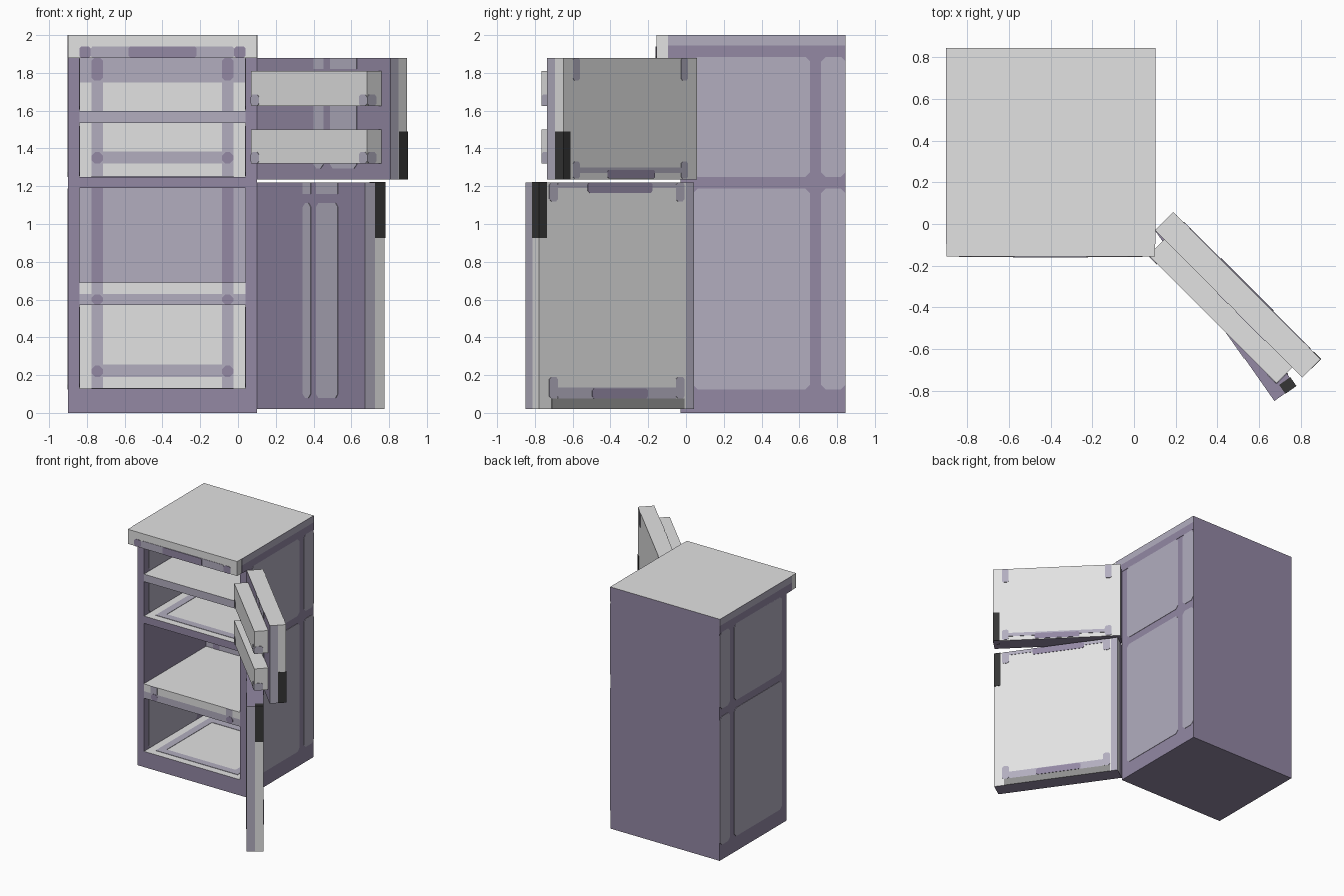
import bpy, bmesh, math
from mathutils import Matrix, Vector

if "Cube" in bpy.data.objects:
    bpy.data.objects.remove(bpy.data.objects["Cube"])


def material(name, rgb):
    lin = [((c / 255 + 0.055) / 1.055) ** 2.4 for c in rgb] + [1]
    m = bpy.data.materials.new(name)
    m.use_nodes = True
    m.diffuse_color = lin
    m.node_tree.nodes["Principled BSDF"].inputs["Base Color"].default_value = lin
    return m


WHITE = material("enamel white", (226, 226, 226))
LILAC = material("pale lilac", (178, 174, 191))
PURPLE = material("dusty purple", (147, 136, 164))
GREY = material("mid grey", (142, 142, 142))
BLACK = material("handle black", (54, 54, 54))
ID = Matrix.Identity(4)
DIRS = {"+x": (1, 0, 0), "-x": (-1, 0, 0), "+y": (0, 1, 0),
        "-y": (0, -1, 0), "+z": (0, 0, 1), "-z": (0, 0, -1)}


def finish(name, bm, mats, M):
    bmesh.ops.recalc_face_normals(bm, faces=bm.faces)
    bm.transform(M)
    me = bpy.data.meshes.new(name)
    bm.to_mesh(me)
    bm.free()
    for m in mats:
        me.materials.append(m)
    ob = bpy.data.objects.new(name, me)
    bpy.context.collection.objects.link(ob)


def box(name, lo, hi, mat, M=ID, **faces):
    """Box between two corners; faces such as top=WHITE recolour one side."""
    keys = dict(top="+z", bottom="-z", front="-y", back="+y", left="+x", right="-x")
    bm = bmesh.new()
    bmesh.ops.create_cube(bm, size=1)
    for v in bm.verts:
        v.co = [(a + b) / 2 + c * (b - a) for a, b, c in zip(lo, hi, v.co)]
    bm.normal_update()
    mats = [mat]
    for key, m in faces.items():
        if m not in mats:
            mats.append(m)
        d = Vector(DIRS[keys[key]])
        for f in bm.faces:
            if f.normal.dot(d) > 0.9:
                f.material_index = mats.index(m)
    finish(name, bm, mats, M)


def plate(name, mat, side, pos, a0, a1, b0, b1, cut=0.0, M=ID, t=0.003):
    """Thin painted panel with optional cut corners, lying on one side."""
    ax = "xyz".index(side[1])
    sign = 1 if side[0] == "+" else -1
    c = cut
    if c:
        pts = [(a0 + c, b0), (a1 - c, b0), (a1, b0 + c), (a1, b1 - c),
               (a1 - c, b1), (a0 + c, b1), (a0, b1 - c), (a0, b0 + c)]
    else:
        pts = [(a0, b0), (a1, b0), (a1, b1), (a0, b1)]
    bm = bmesh.new()
    vs = []
    for a, b in pts:
        co = [a, b]
        co.insert(ax, pos)
        vs.append(bm.verts.new(co))
    f = bm.faces.new(vs)
    r = bmesh.ops.extrude_face_region(bm, geom=[f])
    off = Vector(DIRS["+" + side[1]]) * sign * t
    bmesh.ops.translate(bm, vec=off, verts=[g for g in r["geom"] if isinstance(g, bmesh.types.BMVert)])
    finish(name, bm, [mat], M)


X0, X1, Y0, Y1 = -0.9, 0.1, -0.03, 0.845      # cabinet extents
IX0, IX1, IY = -0.84, 0.04, 0.785             # inner walls
BARS = ((-0.775, -0.715), (-0.085, -0.025))   # lining bars

# Cabinet shell
box("cabinet_back", (X0, IY, 0), (X1, Y1, 1.88), PURPLE, front=WHITE)
box("cabinet_base", (IX0, Y0, 0), (IX1, IY, 0.13), PURPLE, top=WHITE)
box("compartment_divider", (IX0, Y0, 1.19), (IX1, IY, 1.25), PURPLE, top=WHITE)
box("cabinet_top", (X0, -0.155, 1.88), (X1, Y1, 2.0), WHITE, back=PURPLE, bottom=PURPLE)
box("right_wall", (X0, Y0, 0), (IX0, IY, 1.88), PURPLE)
box("left_wall", (IX1, Y0, 0), (X1, IY, 1.88), PURPLE)

# Painted side panels, outside and inside
for side, xo, xi, inner in (("-x", X0, IX0, "+x"), ("+x", X1, IX1, "-x")):
    for z0, z1 in ((0.125, 1.187), (1.25, 1.885)):
        plate("side_panel_wide", LILAC, side, xo, 0.035, 0.657, z0, z1, 0.025)
        plate("side_panel_narrow", LILAC, side, xo, 0.715, 0.845, z0, z1, 0.025)
    plate("top_side_upper", LILAC, side, xo, -0.095, Y1, 1.945, 2.0)
    plate("top_side_band", PURPLE, side, xo, -0.095, Y1, 1.88, 1.945)
    for z0, z1 in ((0.135, 0.56), (1.255, 1.52), (1.605, 1.875)):
        plate("lining_panel_wide", LILAC, inner, xi, 0.03, 0.657, z0, z1, 0.02)
        plate("lining_panel_narrow", LILAC, inner, xi, 0.715, 0.78, z0, z1, 0.02)

# Painted marks on the front of the top
plate("top_front_band", LILAC, "-y", -0.155, -0.78, -0.02, 1.88, 1.94, 0.01)
plate("top_front_centre", PURPLE, "-y", -0.158, -0.58, -0.22, 1.88, 1.94, 0.01)
for a in (-0.84, -0.02):
    plate("top_front_corner", PURPLE, "-y", -0.155, a, a + 0.06, 1.88, 1.94, 0.01)

# Shelves
box("lower_shelf", (IX0, Y0, 0.57), (IX1, IY, 0.69), LILAC, top=WHITE)
plate("lower_shelf_edge", WHITE, "-y", Y0, IX0, IX1, 0.63, 0.69)
box("upper_shelf", (IX0, Y0, 1.535), (IX1, IY, 1.597), LILAC, top=WHITE)
for a, b in BARS:
    plate("lower_shelf_mark", LILAC, "-y", Y0 - 0.003, a, b, 0.63, 0.69)
    plate("lower_shelf_spot", PURPLE, "-y", Y0, a, b, 0.573, 0.627, 0.018)

# Back lining
plate("middle_back_panel", LILAC, "-y", IY, IX0, IX1, 0.69, 1.19)
plate("top_back_panel", LILAC, "-y", IY, IX0, IX1, 1.75, 1.88)
for a, b in BARS:
    plate("middle_back_bar", PURPLE, "-y", IY - 0.003, a, b, 0.69, 1.19)
    plate("top_back_bar", PURPLE, "-y", IY - 0.003, a, b, 1.76, 1.88, 0.015)
    for z0, z1 in ((0.13, 0.57), (1.25, 1.535), (1.597, 1.75)):
        plate("back_bar", LILAC, "-y", IY, a, b, z0, z1)
    for z in (0.22, 1.35):
        plate("back_spot", PURPLE, "-y", IY - 0.003, a, b, z - 0.03, z + 0.03, 0.018)
for z in (0.19, 1.32):
    plate("back_band", LILAC, "-y", IY, BARS[0][1], BARS[1][0], z, z + 0.065)

# Painted rings on the compartment floors
for z in (0.13, 1.25):
    for a, b in BARS:
        plate("floor_bar", LILAC, "+z", z, a, b, 0.03, 0.74)
    for y in (0.03, 0.68):
        plate("floor_band", LILAC, "+z", z, BARS[0][1], BARS[1][0], y, y + 0.06)


# Doors: local x runs from hinge to free edge, local y points outward
def door(name, angle, z0, z1, top, hz0, hz1):
    M = Matrix.Translation((0.1, -0.03, 0)) @ Matrix.Rotation(-math.radians(angle), 4, "Z")
    box(name + "_liner", (0, 0, z0), (1, 0.062, z1), PURPLE, M, top=top, left=LILAC)
    box(name + "_skin", (0, 0.062, z0), (1, 0.125, z1), WHITE, M, top=top, bottom=PURPLE)
    box(name + "_handle", (0.95, 0.063, hz0), (1.002, 0.128, hz1), BLACK, M)
    # Lining stripes
    for a, b in ((0.427, 0.5), (0.55, 0.75)):
        plate(name + "_stripe", LILAC, "-y", 0, a, b, z0 + 0.06, z1 - 0.11, 0.02, M)
        plate(name + "_stripe_top", LILAC, "-y", 0, a, b, z1 - 0.06, z1, 0.0, M)
    return M


M = door("upper_door", 45, 1.235, 1.88, WHITE, 1.235, 1.49)
for a in (0.07, 0.88):
    plate("upper_door_top_mark", LILAC, "+y", 0.125, a, a + 0.05, 1.76, 1.88, 0.01, M)
    plate("upper_door_low_mark", LILAC, "+y", 0.125, a, a + 0.05, 1.24, 1.33, 0.01, M)
plate("upper_door_low_band", LILAC, "+y", 0.125, 0.12, 0.88, 1.27, 1.30, 0, M)
plate("upper_door_low_centre", PURPLE, "+y", 0.128, 0.32, 0.675, 1.24, 1.287, 0.01, M)

# Door bins
for z0, z1 in ((1.625, 1.81), (1.32, 1.5)):
    box("door_bin", (0.063, -0.106, z0), (0.932, 0, z1), WHITE, M, bottom=PURPLE)
    for a in (0.063, 0.872):
        plate("bin_corner", LILAC, "-y", -0.106, a, a + 0.06, z0, z0 + 0.06, 0.012, M)
    plate("bin_end_corner", LILAC, "+x", 0.932, -0.106, -0.04, z0, z0 + 0.06, 0.012, M)

M = door("lower_door", 55, 0.02, 1.22, PURPLE, 0.925, 1.222)
plate("lower_door_hinge_strip", LILAC, "+y", 0.125, 0, 0.052, 0.02, 1.22, 0, M)
for a in (0.062, 0.88):
    plate("lower_door_top_mark", LILAC, "+y", 0.125, a, a + 0.055, 1.12, 1.22, 0.012, M)
    plate("lower_door_low_mark", LILAC, "+y", 0.125, a, a + 0.055, 0.076, 0.19, 0.012, M)
plate("lower_door_top_band", LILAC, "+y", 0.125, 0.117, 0.88, 1.19, 1.22, 0, M)
plate("lower_door_top_centre", PURPLE, "+y", 0.128, 0.27, 0.69, 1.165, 1.22, 0.012, M)
plate("lower_door_kick_strip", GREY, "+y", 0.125, 0.062, 0.92, 0.02, 0.076, 0, M)
plate("lower_door_low_band", LILAC, "+y", 0.125, 0.117, 0.88, 0.076, 0.135, 0, M)
plate("lower_door_low_centre", PURPLE, "+y", 0.128, 0.3, 0.66, 0.076, 0.13, 0.012, M)
